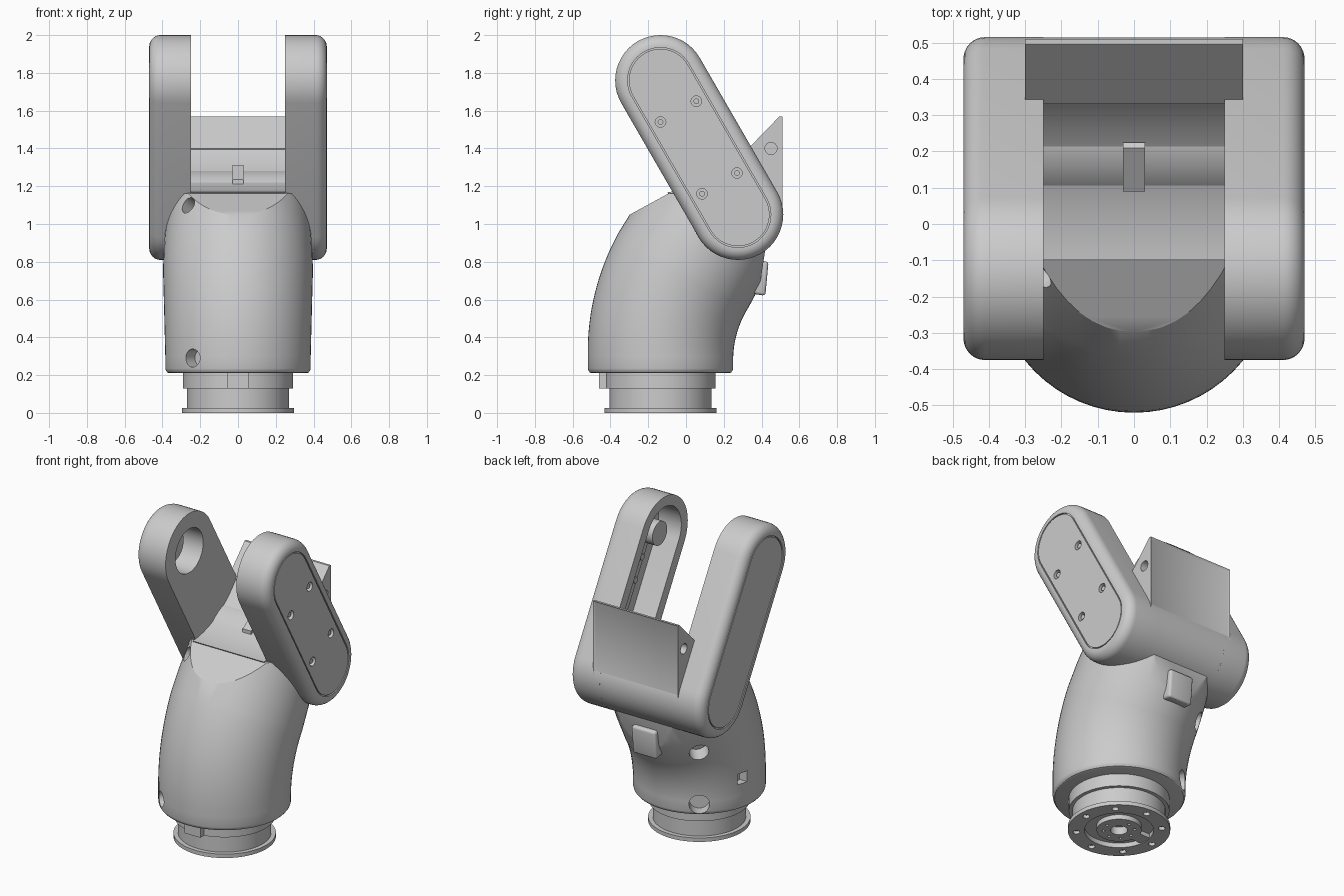
import bpy, bmesh
from math import sin, cos, pi, radians
from mathutils import Vector

if "Cube" in bpy.data.objects:
    bpy.data.objects.remove(bpy.data.objects["Cube"])

D = Vector((0, 0.5, -0.866))      # direction down the fork arms
N = Vector((0, 0.866, 0.5))       # across the arms
PIVOT = Vector((0, -0.135, 1.76))
LENGTH = 0.82
AXIS_Y = -0.135                   # base axis


def loft(name, rings):
    """Skin equal-length point rings and cap both ends."""
    bm = bmesh.new()
    vs = [[bm.verts.new(p) for p in r] for r in rings]
    n = len(vs[0])
    for a, b in zip(vs, vs[1:]):
        for i in range(n):
            j = (i + 1) % n
            bm.faces.new((a[i], a[j], b[j], b[i]))
    bm.faces.new(vs[0][::-1])
    bm.faces.new(vs[-1])
    bmesh.ops.recalc_face_normals(bm, faces=bm.faces)
    me = bpy.data.meshes.new(name)
    bm.to_mesh(me)
    bm.free()
    ob = bpy.data.objects.new(name, me)
    bpy.context.collection.objects.link(ob)
    return ob


def circle(c, u, v, r, n=64):
    return [c + (u * cos(2 * pi * i / n) + v * sin(2 * pi * i / n)) * r for i in range(n)]


def cylinder(name, start, direction, r, depth, n=32):
    w = Vector(direction).normalized()
    u = w.orthogonal().normalized()
    v = w.cross(u)
    a = Vector(start)
    return loft(name, [circle(a, u, v, r, n), circle(a + w * depth, u, v, r, n)])


def prism(name, pts, half):
    return loft(name, [[Vector((x, y, z)) for y, z in pts] for x in (-half, half)])


def box(name, x, y, z):
    return loft(name, [[Vector((a, b, h)) for a, b in
                        ((x[0], y[0]), (x[1], y[0]), (x[1], y[1]), (x[0], y[1]))] for h in z])


def stadium(x, r, length=LENGTH, n=24):
    pts = []
    for centre, a0 in ((PIVOT, 0), (PIVOT + D * length, pi)):
        for i in range(n + 1):
            a = a0 + pi * i / n
            pts.append(centre + N * (r * cos(a)) - D * (r * sin(a)) + Vector((x, 0, 0)))
    return pts


def activate(ob):
    bpy.ops.object.select_all(action='DESELECT')
    ob.select_set(True)
    bpy.context.view_layer.objects.active = ob


def boolean(ob, cutter, op='DIFFERENCE'):
    m = ob.modifiers.new("cut", 'BOOLEAN')
    m.operation, m.object, m.solver = op, cutter, 'EXACT'
    activate(ob)
    bpy.ops.object.modifier_apply(modifier=m.name)
    bpy.data.objects.remove(cutter, do_unlink=True)


def bevel(ob, width):
    m = ob.modifiers.new("bevel", 'BEVEL')
    m.width, m.segments = width, 3
    activate(ob)
    bpy.ops.object.modifier_apply(modifier=m.name)


X, Y, Z = Vector((1, 0, 0)), Vector((0, 1, 0)), Vector((0, 0, 1))

# Base flange: turned profile with recessed underside
profile = [(.05, .05), (.05, 0), (.13, 0), (.13, .03), (.2, .03), (.2, 0), (.297, 0), (.297, .025),
           (.27, .025), (.27, .13), (.292, .13), (.292, .23)]
base = loft("base_flange", [circle(Vector((0, AXIS_Y, z)), X, Y, r) for r, z in profile])
for i in range(8):
    a = 2 * pi * i / 8
    for ring, r in ((.248, .02), (.09, .009)):
        boolean(base, cylinder("hole", (ring * cos(a), AXIS_Y + ring * sin(a), -.01), Z, r, .03, 16))
box("base_bridge", (-.2, -.1), (AXIS_Y - .04, AXIS_Y + .04), (.004, .04))
box("base_key", (-.055, .055), (-.46, -.38), (.13, .215))

# Bent body: circle swept along a 30 degree arc, then straight
rings = [circle(Vector((0, AXIS_Y, z)), X, Y, r)
         for z, r in ((.21, .362), (.214, .374), (.224, .382), (.235, .385))]
BEND = .915
for i in range(17):
    t = radians(30) * i / 16
    c = Vector((0, AXIS_Y + BEND * (1 - cos(t)), .3 + BEND * sin(t)))
    rings.append(circle(c, X, Vector((0, cos(t), -sin(t))), .385 + .012 * i / 16))
for s, r in ((.15, .392), (.3, .38), (.48, .36)):
    rings.append(circle(c + Vector((0, .5, .866)) * s, X, Vector((0, .866, -.5)), r))
body = loft("body", rings)
boolean(body, prism("clip", [(-.8, .1), (-.8, .775), (-.09, 1.163), (.15, 1.15), (.44, 1.0),
                             (.395, .7), (.7, .1)], .6), 'INTERSECT')

# Round and square openings in the body
for start, direction, r in (((-.24, -.435, .29), (-.62, -.78, 0), .048),
                            ((-.22, .18, .28), (-.57, .82, 0), .06),
                            ((-.266, .25, .66), (-.65, .7, -.3), .058),
                            ((-.265, -.14, 1.1), (-.6, -.6, .5), .045)):
    d = Vector(direction).normalized()
    boolean(body, cylinder("hole", Vector(start) - d * .08, d, r, .25))
boolean(body, box("slot", (-.5, -.33), (-.07, 0), (.375, .445)))

# Rear button
button = prism("rear_button", [(.33, .635), (.42, .62), (.437, .8), (.36, .81)], .085)
bevel(button, .015)

# Cradle between the arms: concave arc around the fork pivot
arc = []
for i in range(25):
    a = radians(-86.5 + 51.5 * i / 24)
    arc.append((PIVOT.y + .592 * cos(a), PIVOT.z + .592 * sin(a)))
prism("cradle", arc + [(.49, 1.55), (.49, 1.05), (.275, .95), (.07, .95)], .252)
hub = cylinder("cross_hub", (-.3, .275, 1.05), X, .2395, .6, 96)
tab = prism("cradle_tab", [(.09, 1.205), (.09, 1.235), (.21, 1.312), (.225, 1.305), (.225, 1.25)], .03)

# Rear housing with inset panel and side holes
housing = prism("rear_housing", [(.33, 1.4), (.495, 1.57), (.51, 1.57), (.51, 1.05), (.43, 1.08)], .3)
bm = bmesh.new()
bm.from_mesh(housing.data)
back = [f for f in bm.faces if f.normal.y > .99]
bmesh.ops.inset_region(bm, faces=back, thickness=.018, depth=-.007)
bm.to_mesh(housing.data)
bm.free()
for s in (-1, 1):
    boolean(housing, cylinder("hole", (s * .24, .45, 1.4), X * s, .032, .1))

# Fork arms with rounded outer rim and inset cover
for s, side in ((-1, "left"), (1, "right")):
    prof = [(.25, .24)]
    prof += [(.41 + .06 * sin(pi * i / 16), .18 + .06 * cos(pi * i / 16)) for i in range(9)]
    prof += [(.47, .174), (.46, .174), (.46, .167), (.469, .167)]
    arm = loft(side + "_arm", [stadium(s * x, r) for x, r in prof])
    if s < 0:
        # Bearing bore
        boolean(arm, cylinder("bore", PIVOT - X * .2, -X, .14, .2, 64))
        cylinder("left_bearing", PIVOT - X * .36, -X, .1, .06)
    else:
        # Open inner channel with shaft and linkage
        boolean(arm, loft("channel", [stadium(x, .175, .46) for x in (.2, .41)]))
        cylinder("drive_shaft", PIVOT + X * .28, X, .075, .14)
        for name, r, x in (("link_bar", .035, .36), ("link_plate", .06, .385)):
            link = loft(name, [stadium(h, r, .55) for h in (x, .42)])
        for k in (.16, .3):
            cylinder("link_screw", PIVOT + D * k + X * .345, X, .02, .03, 16)
        # Cover screws
        for y, z in ((.055, 1.65), (-.135, 1.54), (.27, 1.27), (.085, 1.16)):
            boolean(arm, cylinder("hole", (.44, y, z), X, .028, .1, 24))
            cylinder("cover_screw", (.43, y, z), X, .015, .03, 16)

# Smooth shading with sharp edges kept
for ob in bpy.context.collection.objects:
    activate(ob)
    bpy.ops.object.shade_smooth_by_angle(angle=radians(30))
